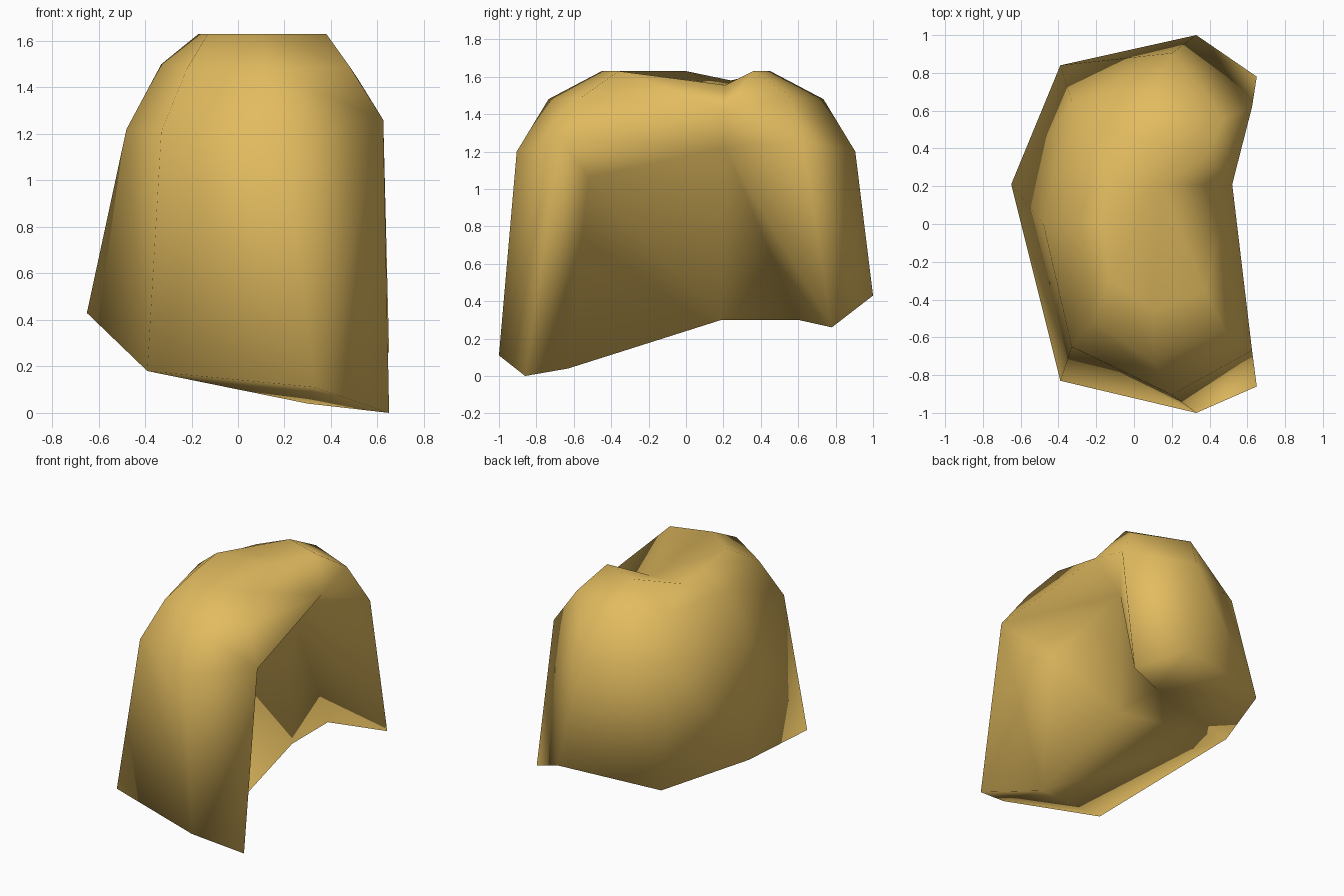
import bpy, bmesh

if "Cube" in bpy.data.objects:
    bpy.data.objects.remove(bpy.data.objects["Cube"])

mat = bpy.data.materials.new("golden_tan")
mat.diffuse_color = (0.76, 0.50, 0.115, 1)
mat.use_nodes = True
mat.node_tree.nodes["Principled BSDF"].inputs["Base Color"].default_value = mat.diffuse_color

bm = bmesh.new()
V = lambda *p: bm.verts.new(p)


def ring(front, side, corner, back):
    """Seven points: the front, side and corner points are mirrored across y."""
    half = (front, side, corner)
    return ([V(x, -y, z) for x, y, z in half] + [V(*back)]
            + [V(*p) for p in reversed(half)])


# Slanted hem, longer on the -y side
hem = [V(*p) for p in ((.65, -.86, 0), (.33, -1, .11), (-.39, -.83, .18),
                       (-.65, .21, .43), (-.39, .84, .38), (.33, 1, .43), (.65, .78, .26))]
# Rings climbing to the crown
temple = ring((.625, .62, 1.26), (.2, .905, 1.2), (-.33, .65, 1.21), (-.48, 0, 1.22))
temple[0].co.y = -.67
upper = ring((.48, .56, 1.49), (.11, .735, 1.48), (-.22, .52, 1.48), (-.33, .02, 1.50))
crown = ring((.38, .36, 1.63), (.1, .45, 1.63), (-.13, .29, 1.63), (-.17, 0, 1.63))
crown[4].co = (-.14, .24, 1.58)      # back end of the parting
rings = [hem, temple, upper, crown]
for a, b in zip(rings, rings[1:]):
    for i in range(6):
        if a is hem and i in (0, 5):     # twisted panels at the front locks
            f, s = (0, 1) if i == 0 else (6, 5)
            bm.faces.new((a[f], a[s], b[f]))
            bm.faces.new((a[s], b[s], b[f]))
        else:
            bm.faces.new((a[i], a[i + 1], b[i + 1], b[i]))

# Crown closes on a shallow parting, which runs to the raised middle of the fringe
part = V(.14, .21, 1.555)
fringe = V(.52, .21, 1.43)
for i in range(6):
    bm.faces.new((crown[i], crown[i + 1], part))
for i in (0, 6):
    loop = [temple[i], upper[i], crown[i], part]
    for a, b in zip(loop, loop[1:]):
        bm.faces.new((a, b, fringe))

# Shallow recess for the face: ceiling, side walls and back wall
t1, t2 = V(.3, -.52, 1.06), V(.3, .21, 1.22)
c1, c2, c3 = V(.3, -.63, .04), V(.3, .19, .3), V(.3, .6, .3)
for f in ((t1, t2, c2, c1), (temple[0], hem[0], c1, t1), (temple[0], t1, t2),
          (temple[0], t2, fringe), (fringe, t2, temple[6]),
          (t2, c3, c2), (t2, hem[6], c3), (t2, temple[6], hem[6])):
    bm.faces.new(f)

# Underside
for f in ((hem[0], hem[1], c1), (hem[1], hem[2], c1), (hem[2], hem[3], c1),
          (hem[3], c2, c1), (hem[3], c3, c2), (hem[3], hem[4], c3),
          (hem[4], hem[5], c3), (hem[5], hem[6], c3)):
    bm.faces.new(f)

# The whole shell is smooth, edges included
for f in bm.faces:
    f.smooth = True
bmesh.ops.recalc_face_normals(bm, faces=bm.faces)
mesh = bpy.data.meshes.new("hair")
bm.to_mesh(mesh)
bm.free()
mesh.materials.append(mat)
hair = bpy.data.objects.new("hair", mesh)
bpy.context.collection.objects.link(hair)
